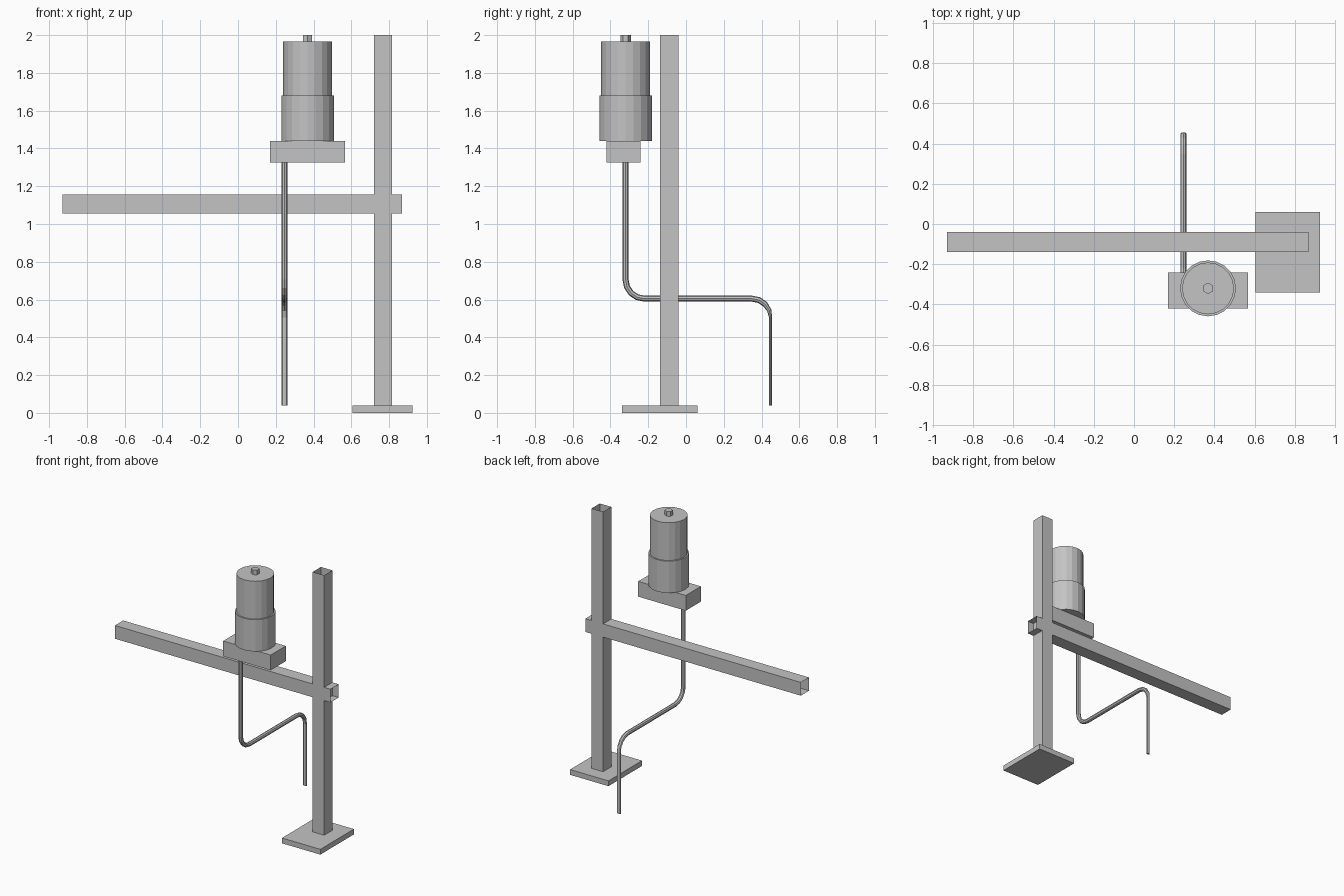
import bpy, bmesh, math
from mathutils import Vector

if "Cube" in bpy.data.objects:
    bpy.data.objects.remove(bpy.data.objects["Cube"])

grey = bpy.data.materials.new("plain_grey")
grey.diffuse_color = (0.55, 0.55, 0.55, 1)
grey.use_nodes = True
grey.node_tree.nodes["Principled BSDF"].inputs["Base Color"].default_value = grey.diffuse_color


def make(name, bm):
    bmesh.ops.recalc_face_normals(bm, faces=bm.faces)
    me = bpy.data.meshes.new(name)
    bm.to_mesh(me)
    bm.free()
    me.materials.append(grey)
    ob = bpy.data.objects.new(name, me)
    bpy.context.collection.objects.link(ob)
    return ob


def box(name, lo, hi, open_axis=None):
    """Box from corner to corner; open_axis drops both end faces (thin hollow tube)."""
    lo, hi = Vector(lo), Vector(hi)
    bm = bmesh.new()
    bmesh.ops.create_cube(bm, size=1)
    for v in bm.verts:
        v.co = Vector([(lo[i] + hi[i]) / 2 + v.co[i] * (hi[i] - lo[i]) for i in range(3)])
    if open_axis is not None:
        bm.normal_update()
        ends = [f for f in bm.faces if abs(f.normal[open_axis]) > 0.9]
        bmesh.ops.delete(bm, geom=ends, context='FACES_ONLY')
    return make(name, bm)


def loft(name, rings):
    """Skin a list of rings of points and cap both ends."""
    bm = bmesh.new()
    loops = [[bm.verts.new(p) for p in r] for r in rings]
    n = len(loops[0])
    for a, b in zip(loops, loops[1:]):
        for i in range(n):
            j = (i + 1) % n
            bm.faces.new((a[i], a[j], b[j], b[i]))
    bm.faces.new(loops[0])
    bm.faces.new(loops[-1])
    return make(name, bm)


def cylinder(name, r, z0, z1, sides, turn=0):
    ang = [turn + 2 * math.pi * i / sides for i in range(sides)]
    return loft(name, [[(0.368 + r * math.cos(a), -0.32 + r * math.sin(a), z) for a in ang]
                       for z in (z0, z1)])


# Stand: base plate, hollow post and hollow cross beam
box("base_plate", (0.605, -0.34, 0), (0.925, 0.06, 0.04))
box("post", (0.72, -0.138, 0.04), (0.816, -0.04, 2.0), open_axis=2)
box("cross_beam", (-0.93, -0.138, 1.055), (0.868, -0.04, 1.155), open_axis=0)

# Motor on its gearbox
box("gearbox", (0.17, -0.42, 1.325), (0.567, -0.24, 1.44))
cylinder("motor_lower", 0.139, 1.44, 1.68, 20)
cylinder("motor_upper", 0.129, 1.68, 1.965, 20)
cylinder("motor_top_nut", 0.028, 1.965, 2.0, 6, math.pi / 2)

# Crank rod: (y, z, travel angle, half thickness), with two rounded bends
path = [(-0.32, 1.325, -90, 0.016)]
for k in range(5):
    a = math.radians(180 + 22.5 * k)
    path.append((-0.22 + 0.1 * math.cos(a), 0.705 + 0.1 * math.sin(a), -90 + 22.5 * k, 0.016))
for k in range(5):
    a = math.radians(90 - 22.5 * k)
    path.append((0.348 + 0.1 * math.cos(a), 0.505 + 0.1 * math.sin(a), -22.5 * k,
                 (0.016, 0.016, 0.015, 0.012, 0.008)[k]))
path.append((0.448, 0.04, -90, 0.008))

rings = []
for y, z, deg, h in path:
    t = math.radians(deg)
    ring = []
    for i in range(8):
        a = 2 * math.pi * i / 8
        s = h * math.sin(a)
        ring.append((0.246 + 0.016 * math.cos(a), y - s * math.sin(t), z + s * math.cos(t)))
    rings.append(ring)
loft("crank_rod", rings)
